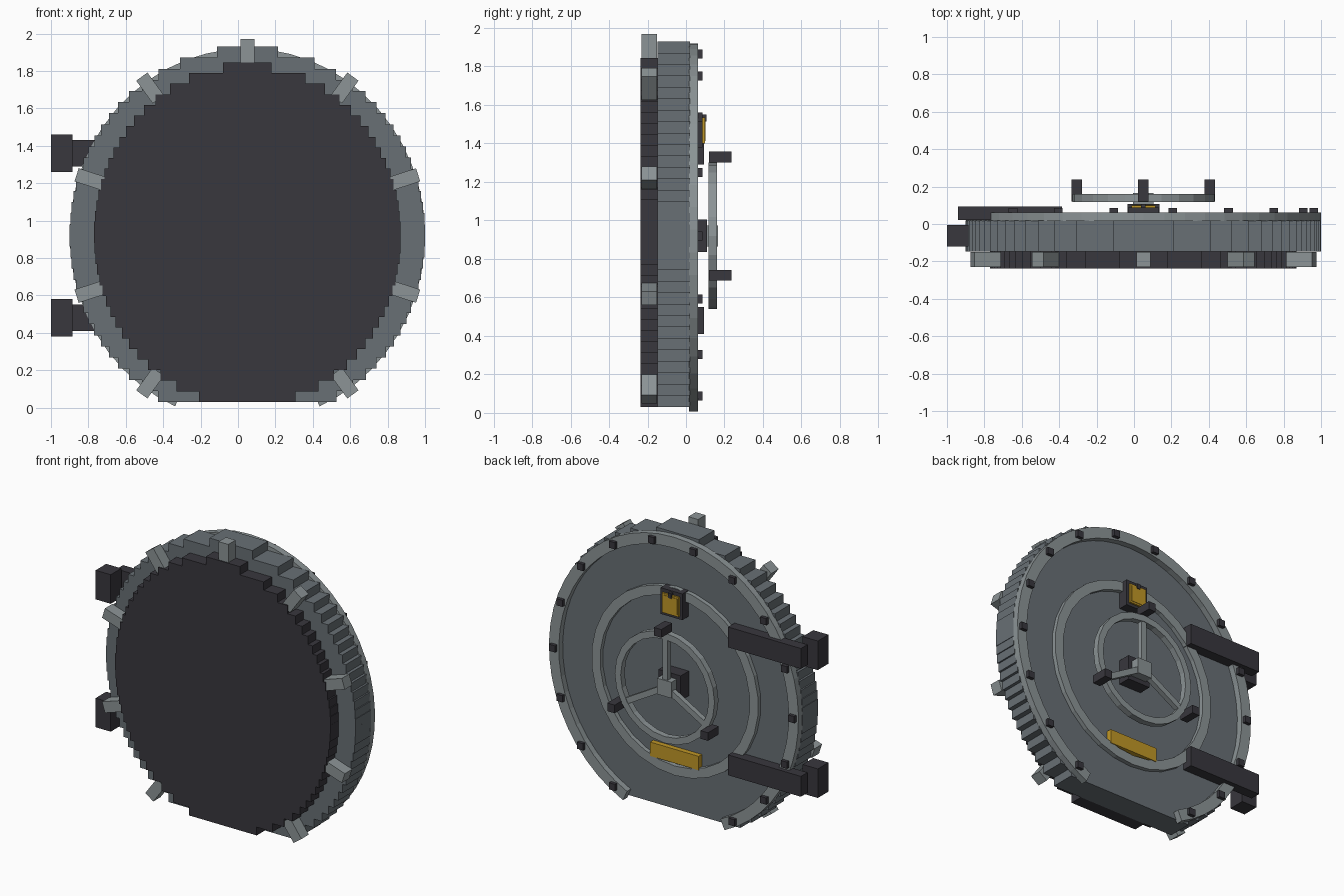
import bpy, bmesh, math
from mathutils import Matrix

if "Cube" in bpy.data.objects:
    bpy.data.objects.remove(bpy.data.objects["Cube"])

CX, CZ = 0.05, 0.92   # centre of the door disc


def material(name, rgb):
    m = bpy.data.materials.new(name)
    m.diffuse_color = (*rgb, 1)
    m.use_nodes = True
    m.node_tree.nodes["Principled BSDF"].inputs["Base Color"].default_value = m.diffuse_color
    return m


STEEL = material("mid_grey_steel", (0.138, 0.160, 0.178))
LIGHT = material("light_grey_steel", (0.262, 0.296, 0.305))
DARK = material("dark_iron", (0.040, 0.038, 0.047))
GOLD = material("brass", (0.53, 0.31, 0.020))


def finish(name, bm, mat):
    bmesh.ops.recalc_face_normals(bm, faces=bm.faces)
    me = bpy.data.meshes.new(name)
    bm.to_mesh(me)
    bm.free()
    me.materials.append(mat)
    ob = bpy.data.objects.new(name, me)
    bpy.context.collection.objects.link(ob)
    return ob


def box(name, x, y, z, mat, tilt=0.0):
    """Box from (min, max) ranges, optionally turned about its own y axis."""
    bm = bmesh.new()
    mid = [(r[0] + r[1]) / 2 for r in (x, y, z)]
    size = [r[1] - r[0] for r in (x, y, z)]
    mtx = Matrix.Translation(mid) @ Matrix.Rotation(tilt, 4, 'Y') @ Matrix.Diagonal((*size, 1))
    bmesh.ops.create_cube(bm, size=1, matrix=mtx)
    return finish(name, bm, mat)


def around(c, half):
    return (c - half, c + half)


def stepped_disc(name, rx, rz, z0, z1, rows, y0, y1, mat):
    """Ellipse made of flat horizontal rows, cut off at the bottom."""
    h = (z1 - z0) / rows
    right = []
    for i in range(rows):
        d = (z0 + (i + 0.5) * h - CZ) / rz
        w = rx * math.sqrt(max(0.0, 1 - d * d))
        right += [(w, z0 + i * h), (w, z0 + (i + 1) * h)]
    pts = right + [(-w, z) for w, z in reversed(right)]
    bm = bmesh.new()
    face = bm.faces.new([bm.verts.new((CX + x, y0, z)) for x, z in pts])
    ext = bmesh.ops.extrude_face_region(bm, geom=[face], use_keep_orig=True)
    for v in ext["geom"]:
        if isinstance(v, bmesh.types.BMVert):
            v.co.y = y1
    return finish(name, bm, mat)


def ring(name, outer, inner, y0, y1, n, mat, a0=-180.0, a1=180.0):
    """Flat elliptical ring or arc; angles run clockwise from the top."""
    closed = a1 - a0 >= 360
    bm = bmesh.new()
    secs = []
    for i in range(n if closed else n + 1):
        a = math.radians(a0 + (a1 - a0) * i / n)
        s, c = math.sin(a), math.cos(a)
        secs.append([bm.verts.new((CX + r[0] * s, y, CZ + r[1] * c))
                     for r, y in ((outer, y0), (outer, y1), (inner, y1), (inner, y0))])
    for i in range(n):
        p, q = secs[i], secs[(i + 1) % len(secs)]
        for k in range(4):
            bm.faces.new((p[k], p[(k + 1) % 4], q[(k + 1) % 4], q[k]))
    if not closed:
        bm.faces.new(secs[0])
        bm.faces.new(secs[-1])
    return finish(name, bm, mat)


# Door body and dark front plug
stepped_disc("door_body", 0.95, 0.995, 0.03, 1.93, 32, -0.148, 0.02, STEEL)
stepped_disc("front_plug", 0.82, 0.908, 0.03, 1.845, 32, -0.237, -0.148, DARK)

# Locking lugs around the plug (none at the bottom)
for i in range(-4, 5):
    a = math.radians(36 * i)
    x, z = CX + 0.885 * math.sin(a), CZ + 0.975 * math.cos(a)
    box(f"lug_{i + 5}", around(x, 0.037), (-0.23, -0.15), around(z, 0.075), LIGHT, a)

# Raised rings on the back
ring("rim_ring", (0.95, 1.0), (0.875, 0.925), 0.015, 0.062, 46, LIGHT, -156, 156)
ring("inner_ring", (0.635, 0.645), (0.57, 0.58), 0.015, 0.05, 30, LIGHT)

# Rim bolts
for i in range(-8, 8):
    a = math.radians(20 * i + 10)
    x, z = CX + 0.91 * math.sin(a), CZ + 0.96 * math.cos(a)
    box(f"rim_bolt_{i + 9}", around(x, 0.023), (0.055, 0.085), around(z, 0.023), DARK)

# Hand wheel: hub, rim, spokes and grips
box("hub_base", around(CX, 0.085), (0.015, 0.108), around(CZ, 0.085), DARK)
box("hub_cap", around(CX, 0.055), (0.10, 0.166), around(CZ, 0.055), LIGHT)
ring("wheel_rim", (0.38, 0.38), (0.335, 0.335), 0.118, 0.161, 24, LIGHT)
for i in range(3):
    a = math.radians(120 * i)
    s, c = math.sin(a), math.cos(a)
    box(f"wheel_spoke_{i + 1}", around(CX + 0.2 * s, 0.02), (0.122, 0.157),
        around(CZ + 0.2 * c, 0.165), LIGHT, a)
    box(f"wheel_grip_{i + 1}", around(CX + 0.41 * s, 0.028), (0.12, 0.237),
        around(CZ + 0.41 * c, 0.028), DARK)

# Hinges: strap on the back and knuckle block at the side
for name, z in (("lower", 0.48), ("upper", 1.36)):
    box(f"{name}_hinge_strap", (-0.94, -0.385), (0.022, 0.093), around(z, 0.07), DARK)
    box(f"{name}_hinge_block", (-1.0, -0.885), (-0.12, -0.005), around(z, 0.10), DARK)

# Lock box with brass plate, and brass strip below the wheel
box("lock_box", around(CX, 0.083), (0.015, 0.087), (1.38, 1.56), DARK)
box("lock_plate", around(CX, 0.064), (0.08, 0.099), (1.40, 1.535), GOLD)
box("lock_plate_inset", around(CX, 0.053), (0.095, 0.102), (1.412, 1.523), GOLD)
box("lock_latch", around(CX, 0.012), (0.085, 0.107), (1.515, 1.55), DARK)
box("brass_strip", around(CX, 0.185), (0.015, 0.055), around(0.41, 0.048), GOLD)
